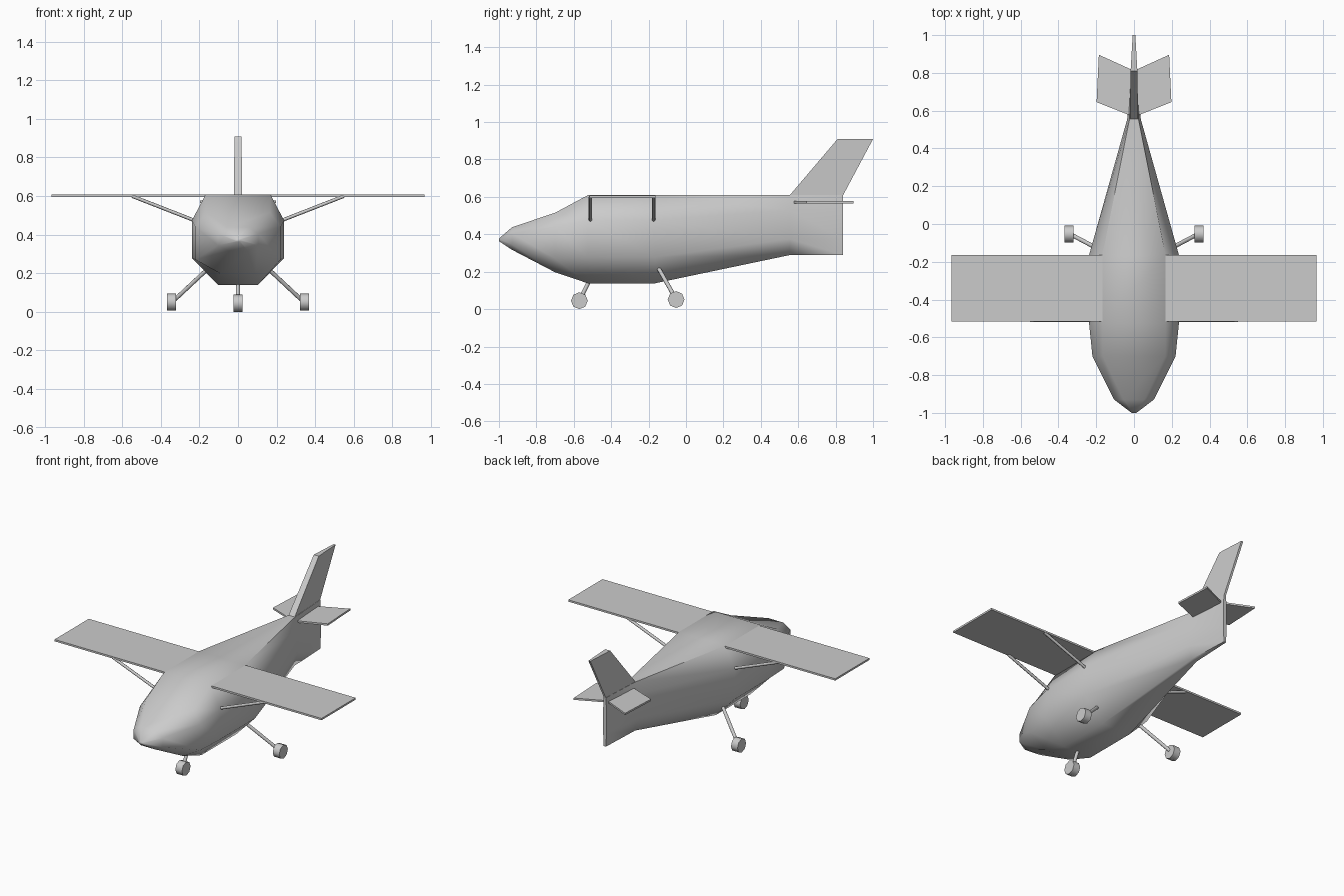
import bpy, bmesh, math
from mathutils import Vector

if "Cube" in bpy.data.objects:
    bpy.data.objects.remove(bpy.data.objects["Cube"])


def finish(name, bm, angle):
    """Turn a bmesh into a named object with angle-based smoothing."""
    bmesh.ops.recalc_face_normals(bm, faces=bm.faces[:])
    mesh = bpy.data.meshes.new(name)
    bm.to_mesh(mesh)
    bm.free()
    obj = bpy.data.objects.new(name, mesh)
    bpy.context.collection.objects.link(obj)
    bpy.ops.object.select_all(action='DESELECT')
    obj.select_set(True)
    bpy.context.view_layer.objects.active = obj
    bpy.ops.object.shade_smooth_by_angle(angle=math.radians(angle))
    return obj


def loft(name, rings, angle=30):
    """Skin a list of equal-length point rings and cap both ends."""
    bm = bmesh.new()
    loops = [[bm.verts.new(p) for p in ring] for ring in rings]
    n = len(loops[0])
    for a, b in zip(loops, loops[1:]):
        for i in range(n):
            j = (i + 1) % n
            bm.faces.new((a[i], a[j], b[j], b[i]))
    bm.faces.new(loops[0])
    bm.faces.new(loops[-1])
    return finish(name, bm, angle)


def rod(name, start, end, radius, sides=8):
    """Cylinder between two points."""
    a, b = Vector(start), Vector(end)
    bm = bmesh.new()
    bmesh.ops.create_cone(bm, cap_ends=True, segments=sides, radius1=radius,
                          radius2=radius, depth=(b - a).length)
    rot = (b - a).to_track_quat('Z', 'Y').to_matrix()
    bmesh.ops.rotate(bm, verts=bm.verts[:], matrix=rot)
    bmesh.ops.translate(bm, verts=bm.verts[:], vec=(a + b) / 2)
    return finish(name, bm, 50)


def plate(name, outline, z, thickness):
    """Flat panel from an xy outline."""
    h = thickness / 2
    return loft(name, [[(x, y, z + d) for x, y in outline] for d in (-h, h)])


# Fuselage: eight-sided sections
# y, top half-width, side half-width, bottom half-width, z: top, upper, lower, bottom
sections = [
    (-1.00, .008, .012, .008, .377, .374, .366, .363),
    (-.93, .055, .105, .050, .438, .405, .345, .317),
    (-.70, .165, .220, .090, .515, .440, .270, .197),
    (-.525, .167, .238, .102, .609, .475, .278, .138),
    (-.165, .167, .238, .102, .609, .475, .278, .138),
    (.555, .024, .036, .020, .609, .530, .375, .289),
    (.84, .008, .012, .008, .609, .530, .375, .289),
]
rings = []
for y, t, s, b, zt, zu, zl, zb in sections:
    half = [(t, zt), (s, zu), (s, zl), (b, zb)]
    rings.append([(x, y, z) for x, z in half] +
                 [(-x, y, z) for x, z in reversed(half)])
loft("fuselage", rings, 65)

# Tail fin, thinner toward the trailing edge
fin = []
for z, y0, y1, w in ((.58, .527, .84, .022), (.609, .555, .84, .022), (.909, .81, 1.0, .018)):
    fin.append([(-w, y0, z), (w, y0, z), (.007, y1, z), (-.007, y1, z)])
loft("tail_fin", fin)

for side, s in (("left", -1), ("right", 1)):
    # Wing panel
    plate(side + "_wing", [(s * .165, -.517), (s * .967, -.517),
                           (s * .967, -.163), (s * .165, -.163)], .601, .012)
    # Tailplane
    plate(side + "_tailplane", [(s * .008, .570), (s * .198, .645),
                                (s * .186, .896), (s * .008, .815)], .571, .012)
    # Wing struts
    for place, y in (("front", -.511), ("rear", -.173)):
        rod(f"{side}_{place}_strut", (s * .225, y, .473), (s * .548, y, .599), .009)
    # Main wheel and leg
    rod(side + "_main_leg", (s * .165, -.145, .215), (s * .335, -.055, .056), .011)
    rod(side + "_main_wheel", (s * .320, -.053, .051), (s * .367, -.053, .051), .045)

# Nose wheel and leg
rod("nose_leg", (0, -.51, .165), (0, -.567, .05), .011)
rod("nose_wheel", (-.024, -.57, .045), (.024, -.57, .045), .045)
